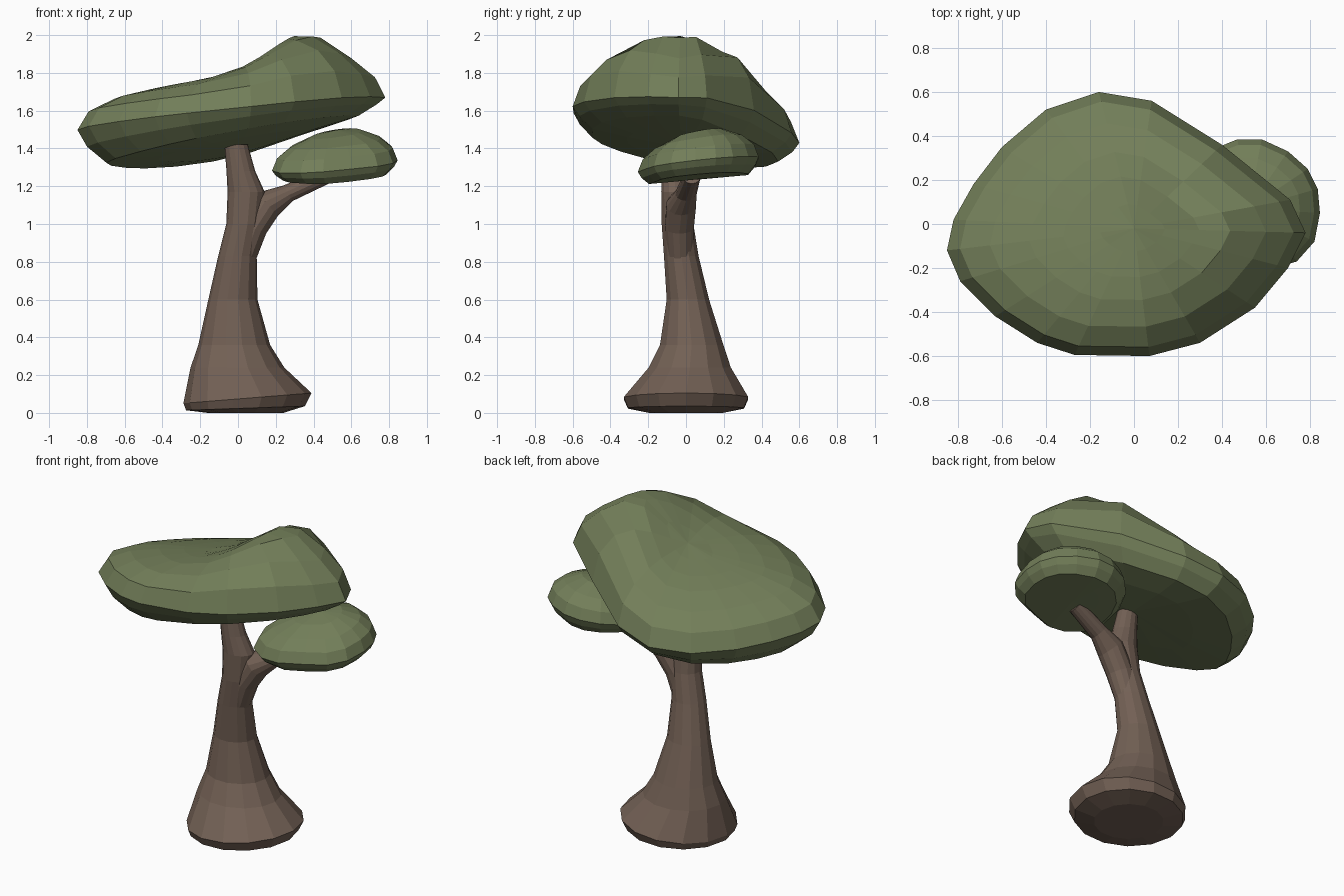
import bpy, bmesh
from math import sin, cos, pi, exp, sqrt

if "Cube" in bpy.data.objects:
    bpy.data.objects.remove(bpy.data.objects["Cube"])


def material(name, rgb):
    m = bpy.data.materials.new(name)
    m.diffuse_color = (*rgb, 1)
    m.use_nodes = True
    m.node_tree.nodes["Principled BSDF"].inputs["Base Color"].default_value = m.diffuse_color
    return m


leaf = material("leaf", (0.17, 0.21, 0.10))
bark = material("bark", (0.17, 0.118, 0.09))


def loft(name, rings, mat):
    """Skin a list of equal-length vertex rings; a one-point ring makes a fan."""
    bm = bmesh.new()
    loops = [[bm.verts.new(p) for p in r] for r in rings]
    n = max(len(r) for r in loops)
    for a, b in zip(loops, loops[1:]):
        for i in range(n):
            j = (i + 1) % n
            if len(a) == 1:
                bm.faces.new((a[0], b[j], b[i]))
            elif len(b) == 1:
                bm.faces.new((a[i], a[j], b[0]))
            else:
                bm.faces.new((a[i], a[j], b[j], b[i]))
    for end in (loops[0], loops[-1]):
        if len(end) > 1:
            bm.faces.new(end)
    bmesh.ops.recalc_face_normals(bm, faces=bm.faces)
    me = bpy.data.meshes.new(name)
    bm.to_mesh(me)
    bm.free()
    me.materials.append(mat)
    ob = bpy.data.objects.new(name, me)
    bpy.context.collection.objects.link(ob)
    return ob


def ring(x, y, z, rx, ry, tilt=0.0, n=14):
    """Elliptic ring, tilted towards +x."""
    pts = []
    for i in range(n):
        a = 2 * pi * i / n
        u = rx * cos(a)
        pts.append((x + u * cos(tilt), y + ry * sin(a), z - u * sin(tilt)))
    return pts


def canopy(name, outline, c, rim, height, under, power, steps):
    """Leaf cushion: underside rings, widest rim, then domed top rings."""
    def scaled(s, zf):
        pts = outline if s else outline[:1]
        xy = [(c[0] + s * (x - c[0]), c[1] + s * (y - c[1])) for x, y in pts]
        return [(x, y, zf(x, y)) for x, y in xy]
    rings = [scaled(s, under) for s in (0, 0.5, 0.82)]
    rings.append(scaled(0.94, lambda x, y: 0.5 * (rim(x, y) + under(x, y))))
    rings.append(scaled(1, rim))
    for s in steps:
        k = sqrt(1 - s ** power)
        rings.append(scaled(s, lambda x, y: rim(x, y) + k * height(x, y)))
    return loft(name, rings, leaf)


def back_right(x, y):
    """Extra lift of the back right quarter of the large canopy."""
    return max(x, 0) * max(y, 0)


# Large tilted canopy with a hump on the right
canopy("main_canopy",
       [(0.78, -0.04), (0.71, 0.11), (0.4, 0.36), (0.08, 0.56), (-0.16, 0.6),
        (-0.4, 0.52), (-0.6, 0.35), (-0.73, 0.18), (-0.82, 0.02),
        (-0.85, -0.12), (-0.79, -0.26), (-0.63, -0.42), (-0.44, -0.54),
        (-0.27, -0.595), (0.07, -0.6), (0.3, -0.54), (0.55, -0.38), (0.7, -0.2)],
       (0.0, -0.02),
       lambda x, y: (1.53 + 0.117 * x - 0.14 * y + 0.07 * x * x
                     + 0.45 * back_right(x, y)),
       lambda x, y: (0.225 + 0.22 * exp(-(x - 0.36) ** 2 / 0.085
                                        - (y - 0.06) ** 2 / 0.5)),
       lambda x, y: (1.40 + 0.2 * x - 0.14 * y + 0.1 * (x * x + y * y)
                     + 0.25 * back_right(x, y)),
       3, (0.93, 0.77, 0.56, 0.38, 0.18, 0))

# Small lower canopy on the side branch
canopy("small_canopy",
       [(0.845, 0.05), (0.835, 0.16), (0.79, 0.25), (0.7, 0.33), (0.58, 0.385),
        (0.47, 0.385), (0.36, 0.34), (0.26, 0.24), (0.2, 0.11), (0.18, -0.03),
        (0.22, -0.16), (0.33, -0.24), (0.45, -0.255), (0.6, -0.215),
        (0.74, -0.17), (0.82, -0.08)],
       (0.52, 0.07),
       lambda x, y: 1.315 + 0.07 * (x - 0.51) + 0.11 * (y - 0.06),
       lambda x, y: 0.16 + 0.03 * exp(-((x - 0.62) ** 2 + (y - 0.18) ** 2) / 0.06),
       lambda x, y: 1.235 + 0.1 * max(0, x - 0.5) + 0.09 * (y - 0.06),
       2, (0.92, 0.72, 0.4, 0))

# Flared trunk
trunk = loft("trunk", [ring(*r) for r in (
    (0.04, 0.0, 0.0, 0.2, 0.2),
    (0.04, 0.0, 0.025, 0.315, 0.315, -0.035),
    (0.05, 0.0, 0.078, 0.34, 0.338, -0.08),
    (-0.003, 0.02, 0.24, 0.248, 0.223),
    (-0.02, 0.03, 0.36, 0.19, 0.172),
    (-0.027, 0.01, 0.6, 0.13, 0.115),
    (-0.003, -0.025, 0.83, 0.102, 0.094),
    (0.03, -0.045, 1.0, 0.092, 0.086),
    (0.043, -0.055, 1.17, 0.098, 0.078),
    (0.015, -0.065, 1.28, 0.076, 0.066),
    (-0.01, -0.07, 1.42, 0.062, 0.058))], bark)

# Side branch, merged into the trunk
branch = loft("side_branch", [ring(*r) for r in (
    (0.02, -0.03, 0.82, 0.075, 0.07, 0.15),
    (0.075, -0.035, 0.98, 0.08, 0.078, 0.4),
    (0.155, -0.025, 1.105, 0.083, 0.08, 0.8),
    (0.265, 0.0, 1.163, 0.048, 0.057, 1.0),
    (0.46, 0.03, 1.25, 0.042, 0.047, 1.05))], bark)
union = trunk.modifiers.new("union", 'BOOLEAN')
union.operation = 'UNION'
union.solver = 'EXACT'
union.object = branch
bpy.context.view_layer.objects.active = trunk
bpy.ops.object.modifier_apply(modifier=union.name)
bpy.data.objects.remove(branch)
